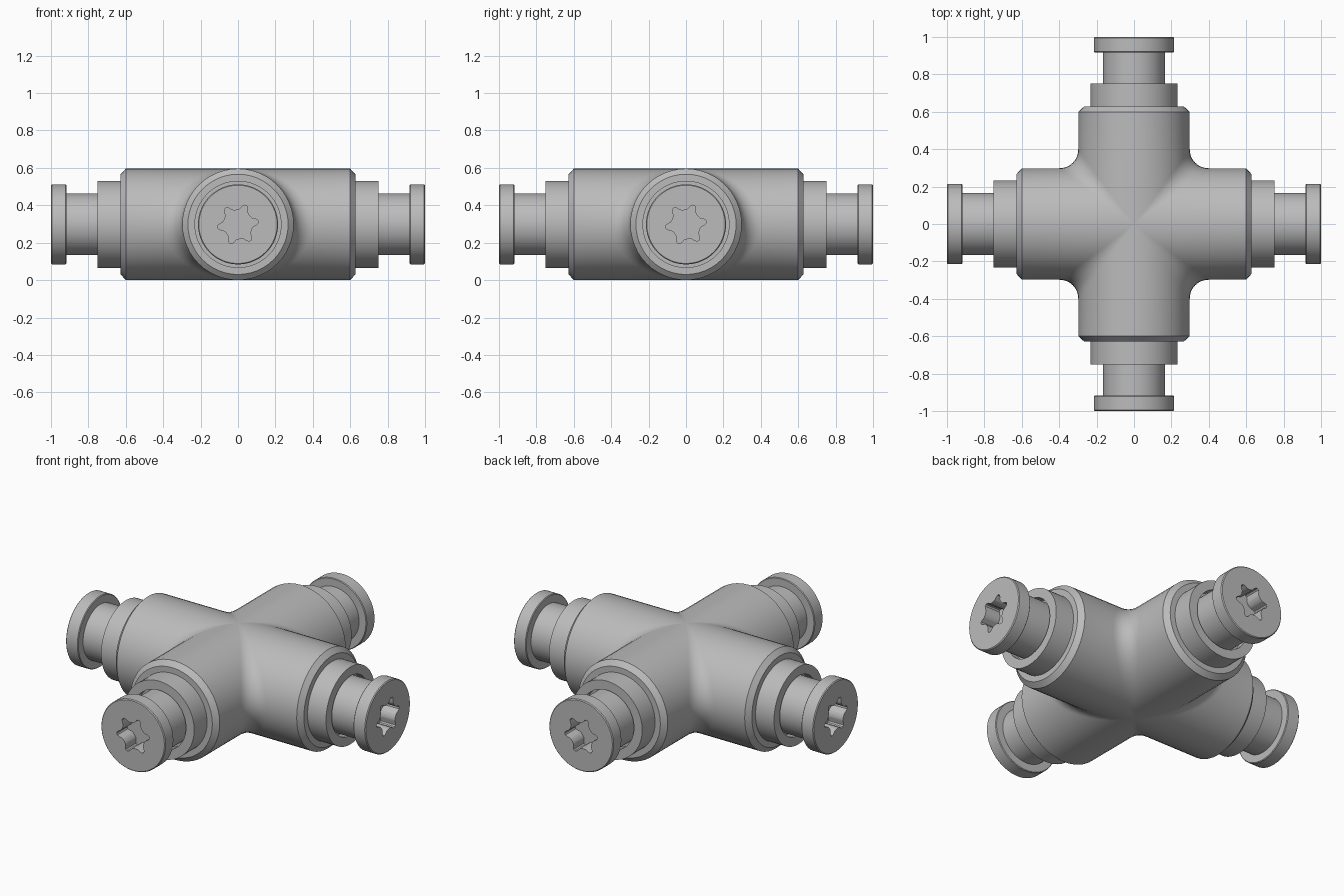
import bpy, bmesh
from math import sin, cos, pi, radians
from mathutils import Vector, Matrix

if "Cube" in bpy.data.objects:
    bpy.data.objects.remove(bpy.data.objects["Cube"], do_unlink=True)

R = 0.298          # tube radius, also the height of the axes
FILLET = 0.1       # blend radius where the tubes meet
SIDES = 72

steel = bpy.data.materials.new("plain grey metal")
steel.use_nodes = True
steel.diffuse_color = (0.5, 0.5, 0.5, 1)
steel.node_tree.nodes["Principled BSDF"].inputs["Base Color"].default_value = (0.5, 0.5, 0.5, 1)


def finish(bm, name):
    """Clean the mesh, make the object and shade it smooth with sharp edges."""
    bmesh.ops.remove_doubles(bm, verts=bm.verts, dist=1e-5)
    bmesh.ops.recalc_face_normals(bm, faces=bm.faces)
    mesh = bpy.data.meshes.new(name)
    bm.to_mesh(mesh)
    bm.free()
    mesh.materials.append(steel)
    obj = bpy.data.objects.new(name, mesh)
    bpy.context.collection.objects.link(obj)
    bpy.ops.object.select_all(action='DESELECT')
    obj.select_set(True)
    bpy.context.view_layer.objects.active = obj
    bpy.ops.object.shade_smooth_by_angle(angle=radians(30))
    return obj


def skin(bm, rows, closed):
    """Join rows of points with faces."""
    verts = [[bm.verts.new(p) for p in row] for row in rows]
    for a, b in zip(verts, verts[1:]):
        n = len(a)
        for i in range(n if closed else n - 1):
            j = (i + 1) % n
            bm.faces.new((a[i], a[j], b[j], b[i]))
    return verts


# Cross body: one filleted corner between two tubes, turned four times
def corner_row(t):
    c, s = cos(t), sin(t)
    tube = [Vector((x, r * c, r * s)) for x, r in
            ((0.627, 0.2), (0.627, 0.268), (0.6, R))]
    centre = Vector((c, c, s)) * (R + FILLET)
    d0, d1 = Vector((0, -c, -s)), Vector((-c, 0, -s))
    arc = [centre + d0.slerp(d1, k / 8) * FILLET if c > 1e-3 else Vector((0, 0, s * R))
           for k in range(9)]
    other = [Vector((p.y, p.x, p.z)) for p in reversed(tube)]
    return tube + arc + other


bm = bmesh.new()
for quarter in range(4):
    turn = Matrix.Translation((0, 0, R)) @ Matrix.Rotation(quarter * pi / 2, 4, 'Z')
    rows = [[turn @ p for p in corner_row(-pi / 2 + pi * k / 24)] for k in range(25)]
    skin(bm, rows, False)
bmesh.ops.dissolve_degenerate(bm, edges=bm.edges, dist=1e-5)
finish(bm, "cross_body")


# Turned parts along +x; each ring is (x, radius or list of radii)
def lathe(name, rings, turn, cap_end=False):
    bm = bmesh.new()
    rows = []
    for x, r in rings:
        radii = r if isinstance(r, list) else [r] * SIDES
        rows.append([turn @ Vector((x, q * cos(a), q * sin(a)))
                     for i, q in enumerate(radii)
                     for a in [2 * pi * i / SIDES + radians(8)]])
    verts = skin(bm, rows, True)
    if cap_end:
        bm.faces.new(verts[-1])
    return finish(bm, name)


# Six-lobed drive socket outline
half = [0.110, 0.107, 0.096, 0.083, 0.079, 0.077]
lobe = half + [0.076] + half[:0:-1]
star = lobe * 6

for k, side in enumerate(("left", "back", "right", "front")):
    turn = Matrix.Translation((0, 0, R)) @ Matrix.Rotation(k * pi / 2, 4, 'Z')
    lathe(side + "_collar",
          [(0.6, 0.16), (0.6, 0.233), (0.75, 0.233), (0.75, 0.178), (0.7, 0.178), (0.7, 0.16)],
          turn)
    lathe(side + "_plug",
          [(0.65, 0.165), (0.918, 0.165), (0.918, 0.21), (0.922, 0.214),
           (0.995, 0.214), (1.0, 0.209), (1.0, star), (0.9, star)],
          turn, cap_end=True)
